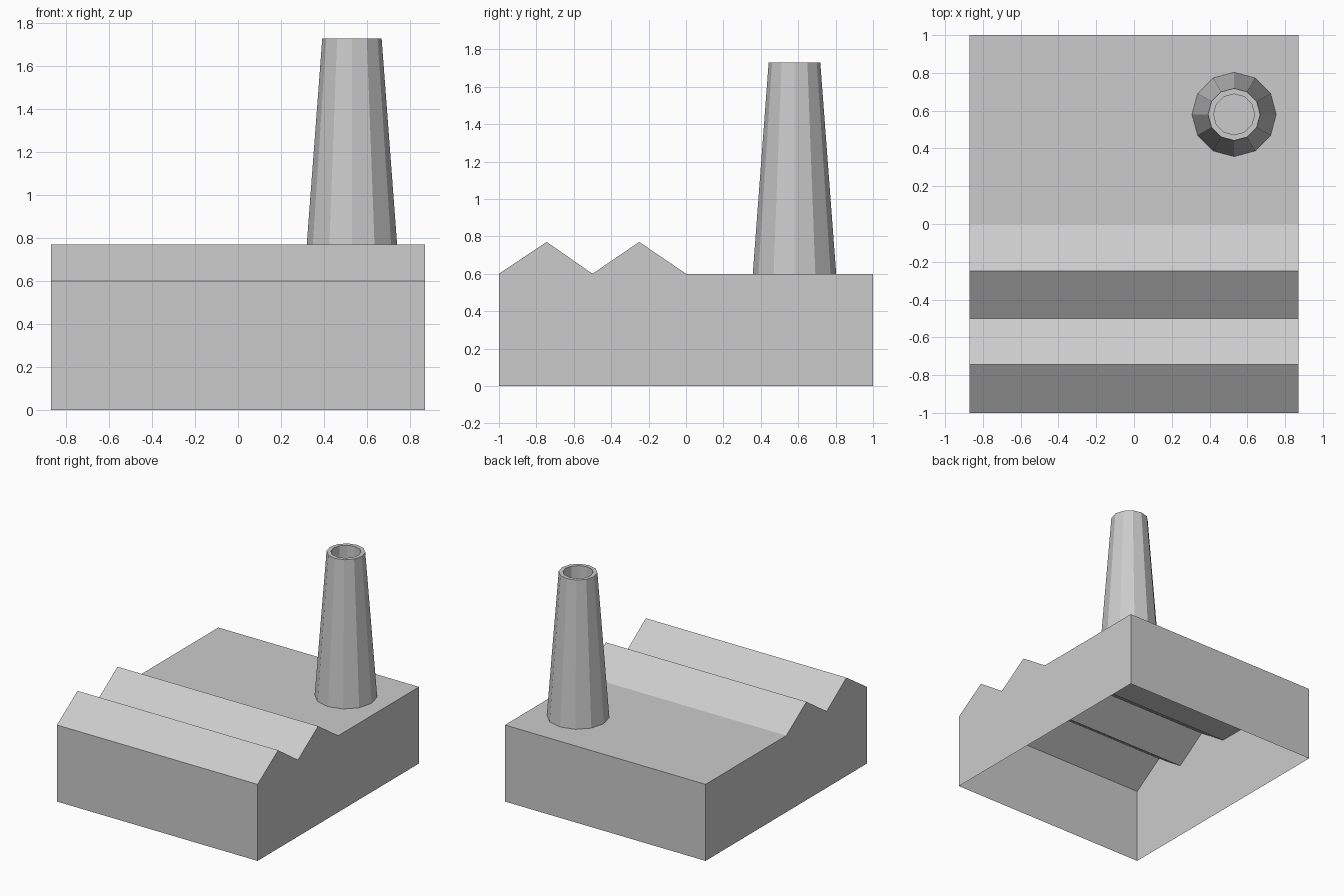
import bpy, bmesh
from math import cos, sin, tau

if "Cube" in bpy.data.objects:
    bpy.data.objects.remove(bpy.data.objects["Cube"])


def make_object(name, bm):
    mesh = bpy.data.meshes.new(name)
    bm.to_mesh(mesh)
    bm.free()
    obj = bpy.data.objects.new(name, mesh)
    bpy.context.collection.objects.link(obj)
    return obj


# Factory hall: side profile spanned along x, open underneath
HALF_W = 0.87
profile = [(-1, 0), (-1, 0.6), (-0.745, 0.77), (-0.5, 0.6),
           (-0.25, 0.77), (0, 0.6), (1, 0.6), (1, 0)]
bm = bmesh.new()
left = [bm.verts.new((-HALF_W, y, z)) for y, z in profile]
right = [bm.verts.new((HALF_W, y, z)) for y, z in profile]
for i in range(len(profile) - 1):
    bm.faces.new((left[i], right[i], right[i + 1], left[i + 1]))
bm.faces.new(left[::-1])
bm.faces.new(right)
# Orient every face outwards from the hall's centre line
bm.normal_update()
for f in bm.faces:
    c = f.calc_center_median()
    outward = f.normal.z if abs(f.normal.z) > 0.01 else f.normal.x * c.x + f.normal.y * c.y
    if outward < 0:
        f.normal_flip()
make_object("factory_hall", bm)

# Chimney: twelve-sided tapered stack with a flat rim and a recessed flue
SIDES = 12
bm = bmesh.new()
rings = []
for r, z in [(0.223, 0.6), (0.138, 1.73), (0.108, 1.73), (0.108, 1.48)]:
    rings.append([bm.verts.new((r * cos(tau * i / SIDES), r * sin(tau * i / SIDES), z))
                  for i in range(SIDES)])
for lower, upper in zip(rings, rings[1:]):
    for i in range(SIDES):
        j = (i + 1) % SIDES
        bm.faces.new((lower[i], lower[j], upper[j], upper[i]))
bm.faces.new(rings[-1])
chimney = make_object("chimney", bm)
chimney.location = (0.53, 0.58, 0)
